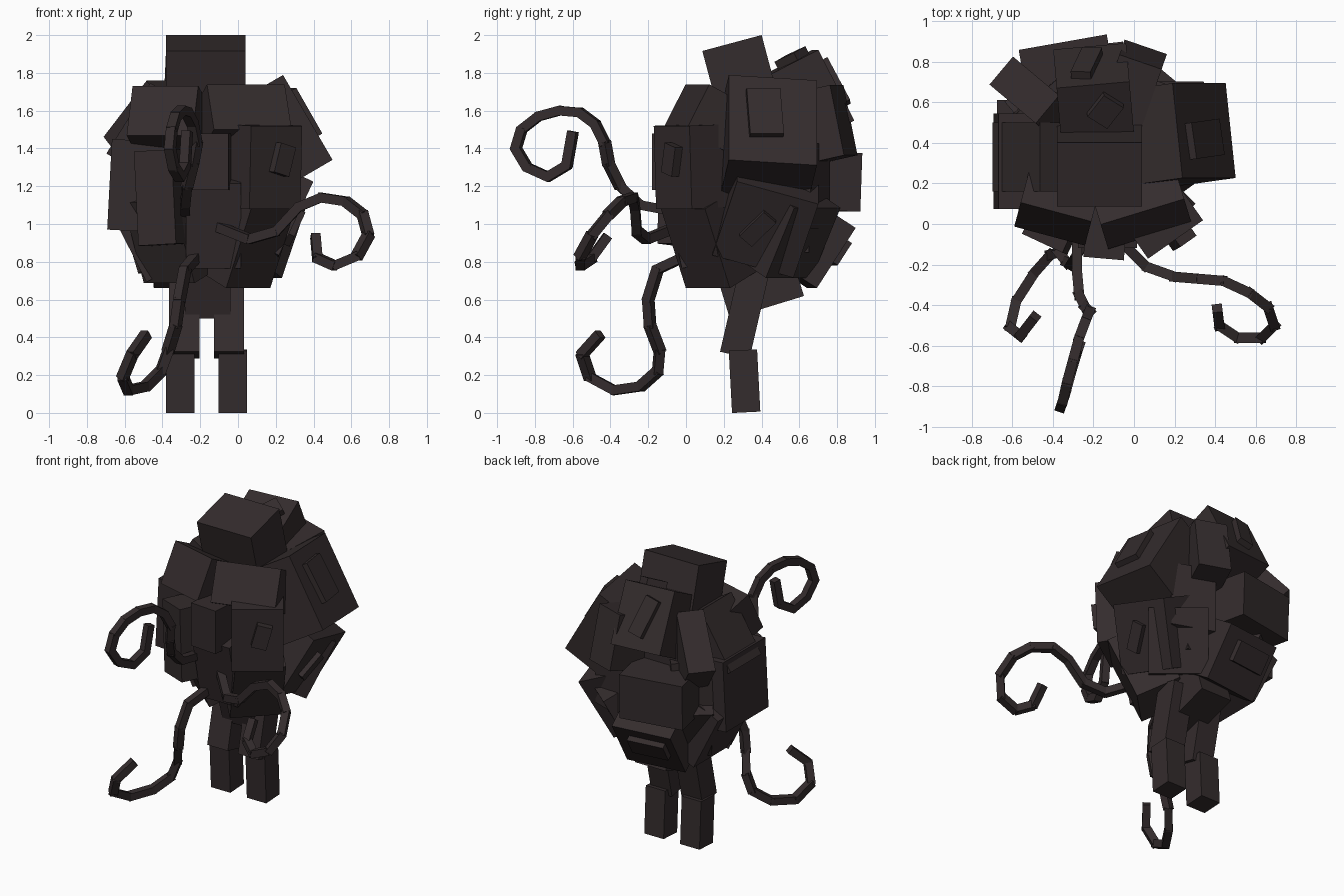
import bpy, math
from mathutils import Matrix, Vector

cube = bpy.data.objects.get("Cube")
if cube:
    bpy.data.objects.remove(cube, do_unlink=True)

mat = bpy.data.materials.new("dark_brown")
mat.use_nodes = True
COLOR = (0.034, 0.025, 0.026, 1)
mat.diffuse_color = COLOR
bsdf = mat.node_tree.nodes["Principled BSDF"]
bsdf.inputs["Base Color"].default_value = COLOR
bsdf.inputs["Roughness"].default_value = 0.9

UNIT = [(x, y, z) for x in (-.5, .5) for y in (-.5, .5) for z in (-.5, .5)]
QUADS = [(0, 1, 3, 2), (4, 6, 7, 5), (0, 4, 5, 1), (2, 3, 7, 6), (0, 2, 6, 4), (1, 5, 7, 3)]


def make(name, boxes):
    """One object made of boxes, each given as a transform of the unit cube."""
    verts, faces = [], []
    for m in boxes:
        n = len(verts)
        verts += [m @ Vector(v) for v in UNIT]
        faces += [tuple(n + i for i in q) for q in QUADS]
    me = bpy.data.meshes.new(name)
    me.from_pydata(verts, [], faces)
    me.materials.append(mat)
    ob = bpy.data.objects.new(name, me)
    bpy.context.collection.objects.link(ob)


def scale(w, d, h):
    return Matrix.Diagonal((w, d, h, 1))


def box(name, center, size, tilt=0):
    """Box tilted about x."""
    make(name, [Matrix.Translation(center) @ Matrix.Rotation(math.radians(tilt), 4, 'X') @ scale(*size)])


def block(name, face, yaw, pitch, roll, w, h, d):
    """Box set by its outer face centre; yaw 0 = front, 90 = left, 180 = back."""
    r = (Matrix.Rotation(math.radians(yaw), 4, 'Z') @ Matrix.Rotation(math.radians(-pitch), 4, 'X')
         @ Matrix.Rotation(math.radians(roll), 4, 'Y'))
    make(name, [Matrix.Translation(face) @ r @ Matrix.Translation((0, d / 2, 0)) @ scale(w, d, h)])


def tendril(name, pts, t=0.05):
    """Chain of square links along a path."""
    links = []
    for a, b in zip(pts, pts[1:]):
        a, b = Vector(a), Vector(b)
        v = b - a
        q = v.to_track_quat('Z', 'Y').to_matrix().to_4x4()
        links.append(Matrix.Translation((a + b) / 2) @ q @ scale(t, t, v.length + 0.02))
    make(name, links)


# Core and head top
box("body_core", (-.15, .4, 1.2), (.5, .5, .7))
box("head_top", (-.17, .295, 1.765), (.42, .325, .4), 15)
box("belly_bottom", (-.16, .37, .75), (.24, .41, .4), 17)

# Face blocks
block("right_brow", (-.40, .0, 1.60), -15, 25, 0, .36, .29, .38)
block("left_brow", (.06, .0, 1.62), 17, 28, 0, .43, .27, .42)
block("nose", (-.15, -.17, 1.33), -5, 0, 0, .2, .3, .3)
block("left_cheek", (.2, -.07, 1.3), 35, -2, 0, .33, .44, .33)
block("left_eye_plate", (.25, -.095, 1.34), 35, -2, 15, .1, .16, .08)
block("right_cheek", (-.44, -.1, 1.14), -25, 0, -3, .22, .5, .35)
block("chin", (-.13, -.07, .99), 0, -12, 0, .29, .46, .35)

# Lower ring of blocks
block("left_jaw", (.12, .05, .87), 45, -24, 0, .33, .46, .3)
block("right_jaw", (-.42, .06, .90), -40, -22, 0, .35, .46, .32)
block("left_hip", (.28, .42, .97), 90, -25, 17, .45, .45, .38)
block("left_hip_plate", (.315, .38, .97), 90, -25, 43, .09, .19, .08)
block("right_hip", (-.58, .40, .88), -90, -27, 0, .42, .42, .38)
block("back_left_hip", (.15, .62, .9), 140, -28, 0, .38, .42, .35)
block("back_right_hip", (-.46, .64, .92), -140, -25, 0, .32, .4, .3)
block("back_hip", (-.25, .77, .82), 187, -33, 0, .42, .38, .4)
block("back_hip_plate", (-.28, .825, .84), 187, -33, 0, .26, .14, .09)

# Middle ring of blocks
block("right_side", (-.68, .31, 1.21), -90, 3, 0, .47, .48, .4)
block("back_right_side", (-.50, .62, 1.22), -140, 2, 0, .3, .42, .3)
block("back_block", (-.35, .89, 1.22), 190, -2, 0, .44, .31, .42)
block("back_left_side", (.1, .71, 1.2), 160, 0, 0, .3, .45, .3)

# Upper ring of blocks
block("left_shoulder", (.345, .46, 1.55), 98, 30, 4, .47, .52, .44)
block("left_shoulder_plate", (.365, .42, 1.6), 98, 30, 0, .18, .28, .06)
block("right_shoulder", (-.58, .33, 1.56), -90, 32, 0, .34, .44, .4)
block("back_right_shoulder", (-.54, .66, 1.61), -130, 45, 0, .18, .42, .35)
block("back_upper", (-.21, .78, 1.735), 185, 27, 0, .36, .42, .42)
block("back_upper_plate", (-.235, .81, 1.76), 185, 27, 15, .1, .26, .08)
block("back_left_post", (.045, .835, 1.55), 161, 12, 0, .22, .38, .4)
block("crown_plate", (-.14, .55, 1.90), 5, 63, 40, .12, .14, .09)

# Legs
for side, x, hip in (("left", -.027, -.047), ("right", -.305, -.285)):
    box(side + "_lower_leg", (x, .31, .168), (.15, .15, .33), 3)
    box(side + "_upper_leg", (hip, .31, .53), (.16, .16, .46), -13)

# Curling tendrils
tendril("upper_tendril", [
    (-.28, -.03, 1.06), (-.28, -.24, 1.1), (-.27, -.35, 1.2), (-.24, -.41, 1.32), (-.22, -.43, 1.43),
    (-.24, -.48, 1.53), (-.27, -.56, 1.59), (-.30, -.67, 1.6), (-.33, -.78, 1.57), (-.35, -.87, 1.5),
    (-.36, -.9, 1.4), (-.34, -.84, 1.3), (-.31, -.73, 1.25), (-.28, -.63, 1.31), (-.27, -.6, 1.48)])
tendril("left_tendril", [
    (-.09, -.06, .98), (.06, -.21, .92), (.2, -.26, .96), (.32, -.27, 1.09), (.44, -.28, 1.14),
    (.57, -.34, 1.12), (.66, -.41, 1.05), (.69, -.5, .94), (.63, -.56, .83), (.51, -.56, .78),
    (.42, -.5, .82), (.41, -.42, .93)])
tendril("right_tendril", [
    (-.22, .0, .83), (-.28, -.15, .76), (-.31, -.2, .6), (-.33, -.19, .46), (-.37, -.14, .33),
    (-.41, -.15, .22), (-.49, -.24, .14), (-.58, -.38, .12), (-.61, -.51, .19), (-.56, -.55, .31),
    (-.49, -.46, .41)])
